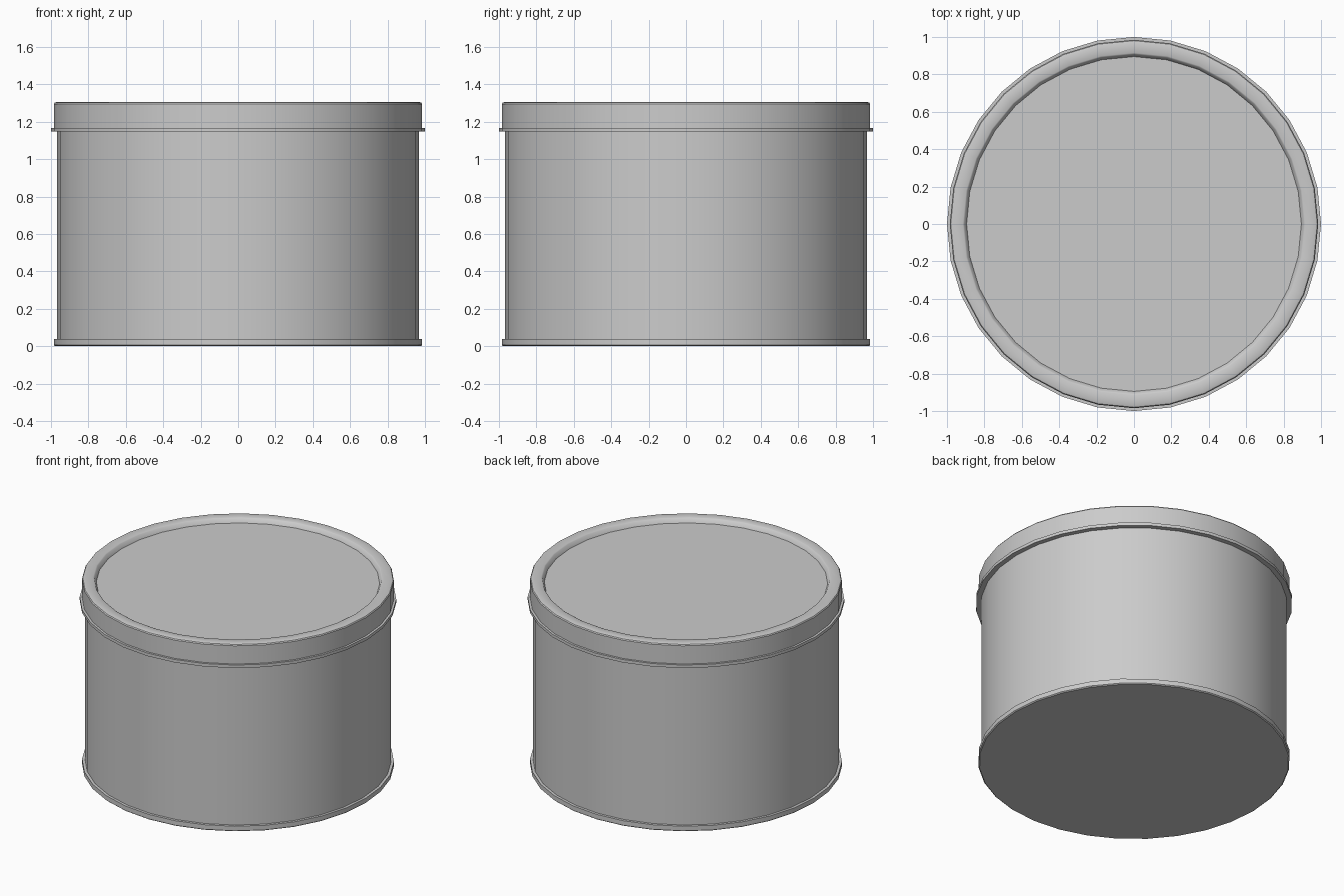
import bpy, bmesh
from math import cos, sin, tau, radians

if "Cube" in bpy.data.objects:
    bpy.data.objects.remove(bpy.data.objects["Cube"])

SEGMENTS = 32


def lathe(name, profile):
    """Revolve (radius, z) points about z; zero radius closes the end."""
    bm = bmesh.new()
    rings = []
    for r, z in profile:
        count = SEGMENTS if r > 0 else 1
        rings.append([bm.verts.new((r * cos(tau * i / SEGMENTS),
                                    r * sin(tau * i / SEGMENTS), z))
                      for i in range(count)])
    for a, b in zip(rings, rings[1:]):
        for i in range(SEGMENTS):
            j = (i + 1) % SEGMENTS
            quad = [a[i % len(a)], a[j % len(a)], b[j % len(b)], b[i % len(b)]]
            bm.faces.new(list(dict.fromkeys(quad)))
    bmesh.ops.recalc_face_normals(bm, faces=bm.faces)
    mesh = bpy.data.meshes.new(name)
    bm.to_mesh(mesh)
    bm.free()
    obj = bpy.data.objects.new(name, mesh)
    bpy.context.collection.objects.link(obj)
    bpy.ops.object.select_all(action='DESELECT')
    obj.select_set(True)
    bpy.context.view_layer.objects.active = obj
    bpy.ops.object.shade_smooth_by_angle(angle=radians(35))
    return obj


# Tin body with a raised foot band
lathe("tin_body", [(0, 0), (0.978, 0), (0.985, 0.006), (0.985, 0.038),
                   (0.967, 0.038), (0.967, 1.16), (0, 1.16)])

# Lid with a lower flange, rounded rim and recessed top panel
lathe("lid", [(0, 1.147), (1.0, 1.147), (1.0, 1.168), (0.985, 1.168),
              (0.985, 1.295), (0.980, 1.302), (0.968, 1.306), (0.915, 1.306),
              (0.908, 1.302), (0.895, 1.275), (0, 1.275)])
